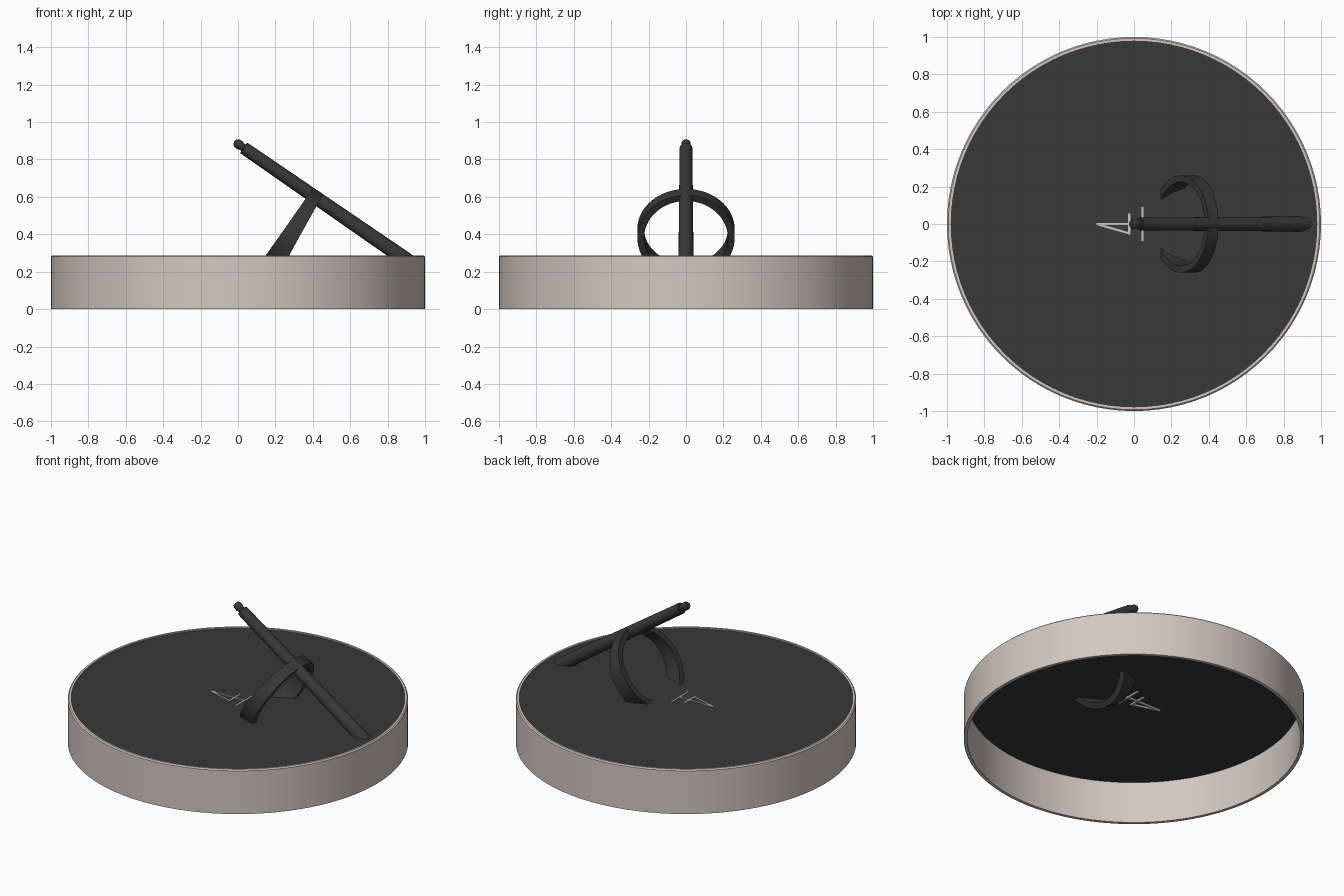
import bpy, bmesh, math
from mathutils import Vector, Matrix

old = bpy.data.objects.get("Cube")
if old:
    bpy.data.objects.remove(old)


def material(name, rgb):
    m = bpy.data.materials.new(name)
    m.use_nodes = True
    m.diffuse_color = (*rgb, 1)
    m.node_tree.nodes["Principled BSDF"].inputs["Base Color"].default_value = (*rgb, 1)
    return m


pale = material("warm pale grey", (0.66, 0.58, 0.53))
dark = material("charcoal", (0.04, 0.04, 0.04))


def finish(name, bm, mat, smooth=True):
    bmesh.ops.recalc_face_normals(bm, faces=bm.faces)
    mesh = bpy.data.meshes.new(name)
    bm.to_mesh(mesh)
    bm.free()
    mesh.materials.append(mat)
    obj = bpy.data.objects.new(name, mesh)
    bpy.context.collection.objects.link(obj)
    if smooth:
        bpy.ops.object.select_all(action="DESELECT")
        obj.select_set(True)
        bpy.context.view_layer.objects.active = obj
        bpy.ops.object.shade_smooth_by_angle(angle=math.radians(35))
    return obj


def lathe(profile, steps, closed):
    """Spin (radius, height) points round z."""
    bm = bmesh.new()
    verts = [bm.verts.new((r, 0, z)) for r, z in profile]
    pairs = list(zip(verts, verts[1:])) + ([(verts[-1], verts[0])] if closed else [])
    edges = [bm.edges.new(p) for p in pairs]
    bmesh.ops.spin(bm, geom=verts + edges, cent=(0, 0, 0), axis=(0, 0, 1),
                   angle=math.tau, steps=steps, use_duplicate=False)
    bmesh.ops.remove_doubles(bm, verts=bm.verts, dist=1e-5)
    return bm


# Open band around the base, with a small bevel on its top edge
wall = [(0.98, 0), (1, 0), (1, 0.28), (0.993, 0.287), (0.98, 0.287)]
finish("base_wall", lathe(wall, 96, True), pale)

# Thin plate closing the top of the band
plate = [(0, 0.27), (0.982, 0.27), (0.982, 0.28), (0, 0.28)]
finish("top_plate", lathe(plate, 96, False), dark)

# Leaning rod with a narrow nub, cut off level with the plate
foot, head = Vector((0.89, 0, 0.27)), Vector((0.03, 0, 0.8625))
axis = head - foot
n = axis.length
rod = [(0, -0.12), (0.041, -0.12), (0.034, n - 0.004), (0.03, n), (0.021, n),
       (0.021, n + 0.012), (0.025, n + 0.02), (0.025, n + 0.042),
       (0.017, n + 0.056), (0, n + 0.06)]
bm = lathe(rod, 20, False)
bm.transform(Matrix.Translation(foot) @ axis.to_track_quat("Z", "Y").to_matrix().to_4x4())
cut = bmesh.ops.bisect_plane(bm, geom=bm.verts[:] + bm.edges[:] + bm.faces[:],
                             plane_co=foot, plane_no=(0, 0, 1), clear_inner=True)
bmesh.ops.holes_fill(bm, edges=[e for e in bm.edges if e.is_boundary], sides=0)
finish("leaning_rod", bm, dark)

# Tilted support hoop that widens towards its lower side
centre = Vector((0.287, 0, 0.405))
up, side = Vector((0.53, 0, 0.848)), Vector((0.848, 0, -0.53))
bm = bmesh.new()
rings = []
for i in range(64):
    a = math.tau * i / 64
    radial = up * math.cos(a) + Vector((0, math.sin(a), 0))
    half = 0.045 - 0.013 * math.cos(a)
    rings.append([bm.verts.new(centre + radial * r + side * w)
                  for r, w in ((0.26, -half), (0.26, half), (0.224, half), (0.224, -half))])
for i, ring in enumerate(rings):
    nxt = rings[(i + 1) % len(rings)]
    for k in range(4):
        j = (k + 1) % 4
        bm.faces.new((ring[k], ring[j], nxt[j], nxt[k]))
finish("support_hoop", bm, dark)


# Pointer marker set through the plate
def bar(name, start, end, width):
    a, b = Vector((*start, 0.272)), Vector((*end, 0.272))
    d = b - a
    bm = bmesh.new()
    bmesh.ops.create_cube(bm, size=1)
    bm.transform(Matrix.Translation((a + b) / 2)
                 @ Matrix.Rotation(math.atan2(d.y, d.x), 4, "Z")
                 @ Matrix.Diagonal((d.length, width, 0.024, 1)))
    finish(name, bm, pale, smooth=False)


bar("pointer_stem", (-0.2, 0), (0.05, 0), 0.011)
bar("pointer_slant", (-0.2, 0), (-0.025, -0.05), 0.011)
bar("pointer_short_bar", (-0.025, -0.057), (-0.025, 0.057), 0.012)
bar("pointer_long_bar", (0.045, -0.09), (0.045, 0.09), 0.012)
